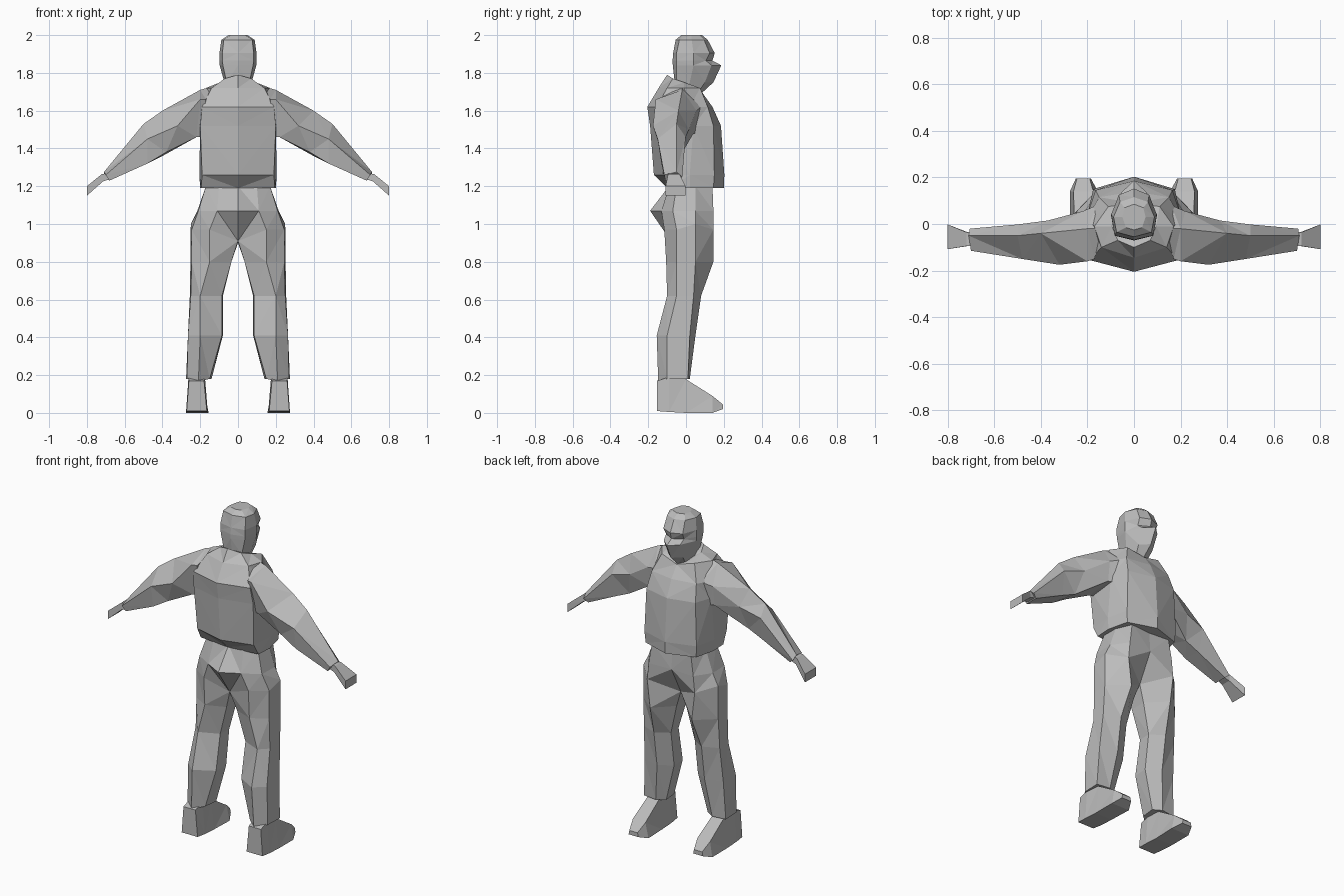
import bpy, bmesh

grey = bpy.data.materials.new("plain grey")
grey.diffuse_color = (0.5, 0.5, 0.5, 1)


def loft(name, rings, cap=True, mirror=False):
    """Skin closed rings of points; optionally mirror and weld across x = 0."""
    bm = bmesh.new()
    for s in ((1, -1) if mirror else (1,)):
        rows = [[bm.verts.new((s * x, y, z)) for x, y, z in r] for r in rings]
        n = len(rows[0])
        for a, b in zip(rows, rows[1:]):
            for i in range(n):
                j = (i + 1) % n
                quad = (a[i], a[j], b[j], b[i])
                if not mirror or any(abs(v.co.x) > 1e-5 for v in quad):
                    bm.faces.new(quad)
        if cap:
            bm.faces.new(rows[0])
            bm.faces.new(rows[-1])
    bmesh.ops.remove_doubles(bm, verts=bm.verts, dist=1e-4)
    bmesh.ops.triangulate(bm, faces=bm.faces)
    bmesh.ops.recalc_face_normals(bm, faces=bm.faces)
    me = bpy.data.meshes.new(name)
    bm.to_mesh(me)
    bm.free()
    me.materials.append(grey)
    ob = bpy.data.objects.new(name, me)
    bpy.context.collection.objects.link(ob)
    return ob


def level(z, pts):
    """Give points at height z; a third value overrides the height."""
    return [(p[0], p[1], p[2] if len(p) > 2 else z) for p in pts]


def both(z, half):
    """Full ring from a half ring running front centre to back centre."""
    h = level(z, half)
    return h + [(-x, y, zz) for x, y, zz in h[-2:0:-1]]


# Jacket body with raised collar
loft("jacket", [
    both(1.19, [(0, .20), (.17, .145), (.2, .02), (.195, -.08), (0, -.10)]),
    both(1.26, [(0, .203), (.175, .15), (.205, .02), (.19, -.12), (0, -.17)]),
    both(1.52, [(0, .185), (.165, .145), (.2, .04), (.2, -.14), (0, -.19)]),
    both(1.62, [(0, .14), (.15, .115), (.2, .02), (.19, -.155), (0, -.205)]),
    both(1.72, [(0, .09, 1.69), (.11, .075), (.17, -.01), (.14, -.10), (0, -.145)]),
    both(1.75, [(0, .07, 1.69), (.07, .06, 1.72), (.095, -.01), (.07, -.07, 1.77), (0, -.10, 1.79)]),
])

# Sleeves: top, front, lower front, lower back, back
loft("sleeves", [
    [(.13, -.02, 1.73), (.16, .08, 1.62), (.19, .05, 1.48), (.19, -.11, 1.46), (.17, -.15, 1.66)],
    [(.20, -.02, 1.71), (.22, .055, 1.60), (.22, .04, 1.48), (.22, -.12, 1.46), (.20, -.16, 1.66)],
    [(.40, -.04, 1.60), (.37, .015, 1.50), (.40, -.03, 1.36), (.38, -.13, 1.38), (.32, -.175, 1.52)],
    [(.50, -.05, 1.53), (.50, -.002, 1.46), (.49, -.03, 1.32), (.48, -.13, 1.32), (.48, -.15, 1.45)],
    [(.71, -.05, 1.275), (.705, -.02, 1.25), (.68, -.03, 1.23), (.68, -.11, 1.23), (.70, -.115, 1.26)],
], mirror=True)

# Hands
loft("hands", [
    [(.67, -.04, 1.27), (.67, -.09, 1.27), (.67, -.09, 1.24), (.67, -.04, 1.24)],
    [(.72, -.035, 1.265), (.72, -.095, 1.265), (.715, -.095, 1.225), (.715, -.035, 1.225)],
    [(.80, -.002, 1.20), (.80, -.108, 1.20), (.80, -.108, 1.15), (.80, -.002, 1.15)],
], mirror=True)

# Trousers: both legs share the centre seam down to the crotch
loft("trousers", [
    level(1.20, [(0, .13), (.13, .14), (.17, .05), (.17, -.05), (.10, -.09), (0, -.09)]),
    level(1.07, [(0, .14), (.15, .145), (.215, .05), (.21, -.07), (.11, -.13), (0, -.19)]),
    level(.97, [(0, .05, .90), (.16, .145), (.25, .05, 1.0), (.245, -.05), (.15, -.115), (0, -.08, .91)]),
    level(.80, [(.035, .04), (.14, .145), (.252, .05), (.245, -.05), (.15, -.105), (.035, -.06)]),
    level(.62, [(.08, .03), (.16, .08), (.255, .04), (.25, -.05), (.20, -.10), (.085, -.05)]),
    level(.41, [(.08, 0), (.16, .05), (.265, .02), (.265, -.10), (.20, -.155), (.085, -.09)]),
    level(.18, [(.14, -.01), (.19, .02), (.275, .01), (.27, -.10), (.21, -.147, .165), (.15, -.10)]),
], mirror=True)

# Shoes, heel to toe
def shoe_ring(y, x0, x1, low, t0, t1, high):
    return [(x0, y, low), (x1, y, low), (t1, y, high), (t0, y, high)]

loft("shoes", [
    shoe_ring(-.153, .165, .272, .01, .18, .26, .17),
    shoe_ring(-.09, .16, .275, .005, .175, .262, .19),
    shoe_ring(0, .16, .275, 0, .18, .255, .178),
    shoe_ring(.14, .155, .275, 0, .175, .26, .09),
    shoe_ring(.195, .185, .25, .02, .19, .245, .045),
], mirror=True)

# Head: neck, jaw, nose shelf, recessed eyes, brow, crown
loft("head", [
    both(1.69, [(0, .08), (.04, .06), (.06, 0), (.05, -.05), (0, -.06)]),
    both(1.75, [(0, .145), (.05, .10), (.072, .02), (.06, -.05), (0, -.06)]),
    both(1.84, [(0, .187), (.055, .135), (.097, .04), (.08, -.05), (0, -.07)]),
    both(1.865, [(0, .14), (.06, .105), (.099, .04), (.083, -.05), (0, -.071)]),
    both(1.905, [(0, .152), (.065, .125), (.098, .04), (.083, -.05), (0, -.068)]),
    both(1.975, [(0, .115), (.06, .095), (.088, .03), (.075, -.035), (0, -.055)]),
    both(2.0, [(0, .085), (.04, .07), (.05, .03), (.035, -.015), (0, -.025)]),
])
